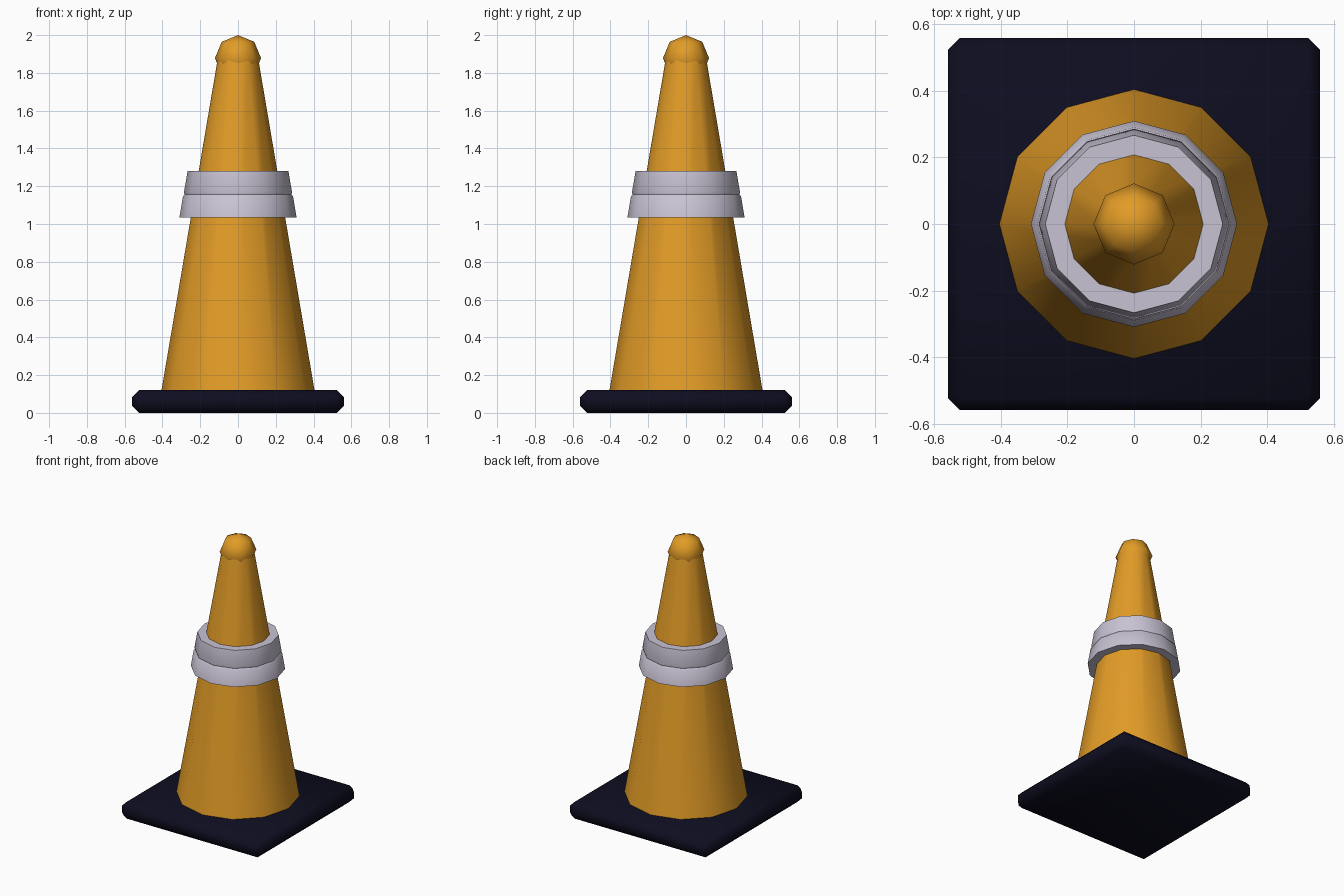
import bpy, bmesh, math

cube = bpy.data.objects.get("Cube")
if cube:
    bpy.data.objects.remove(cube, do_unlink=True)


def material(name, rgb):
    mat = bpy.data.materials.new(name)
    mat.use_nodes = True
    mat.diffuse_color = (*rgb, 1)
    mat.node_tree.nodes["Principled BSDF"].inputs["Base Color"].default_value = (*rgb, 1)
    return mat


orange = material("orange", (0.76, 0.33, 0.02))
white = material("pale_lavender", (0.58, 0.54, 0.65))
navy = material("dark_navy", (0.004, 0.004, 0.014))


def finish(name, bm, mat, angle=None):
    bmesh.ops.recalc_face_normals(bm, faces=bm.faces)
    mesh = bpy.data.meshes.new(name)
    bm.to_mesh(mesh)
    bm.free()
    mesh.materials.append(mat)
    obj = bpy.data.objects.new(name, mesh)
    bpy.context.collection.objects.link(obj)
    if angle:
        bpy.ops.object.select_all(action="DESELECT")
        obj.select_set(True)
        bpy.context.view_layer.objects.active = obj
        bpy.ops.object.shade_smooth_by_angle(angle=math.radians(angle))
    return obj


def lathe(name, profile, mat, sides, closed=False, angle=40):
    """Turn a list of (radius, height) points around the vertical axis."""
    bm = bmesh.new()
    rings = [[bm.verts.new((r * math.cos(a), r * math.sin(a), z))
              for a in (math.tau * i / sides for i in range(sides))]
             for r, z in profile]
    pairs = list(zip(rings, rings[1:]))
    if closed:
        pairs.append((rings[-1], rings[0]))
    else:
        bm.faces.new(rings[0])
        bm.faces.new(rings[-1])
    for low, high in pairs:
        for i in range(sides):
            j = (i + 1) % sides
            bm.faces.new((low[i], low[j], high[j], high[i]))
    return finish(name, bm, mat, angle)


# Square foot with chamfered edges
bm = bmesh.new()
bmesh.ops.create_cube(bm, size=1)
bmesh.ops.scale(bm, vec=(1.12, 1.12, 0.122), verts=bm.verts)
bmesh.ops.translate(bm, vec=(0, 0, 0.061), verts=bm.verts)
bmesh.ops.bevel(bm, geom=bm.edges[:], offset=0.037, segments=1, affect="EDGES")
finish("base", bm, navy, 50)

# Twelve-sided tapering body
lathe("cone_body", [(0.405, 0.12), (0.108, 1.87)], orange, 12)

# Reflective collar with a fine groove around its middle
lathe("reflective_collar",
      [(0.22, 1.035), (0.31, 1.035), (0.291, 1.148), (0.283, 1.156),
       (0.286, 1.168), (0.267, 1.28), (0.19, 1.28)],
      white, 12, closed=True)

# Rounded tip
bm = bmesh.new()
bmesh.ops.create_uvsphere(bm, u_segments=8, v_segments=4, radius=0.122)
bmesh.ops.translate(bm, vec=(0, 0, 1.878), verts=bm.verts)
finish("rounded_tip", bm, orange, 60)
